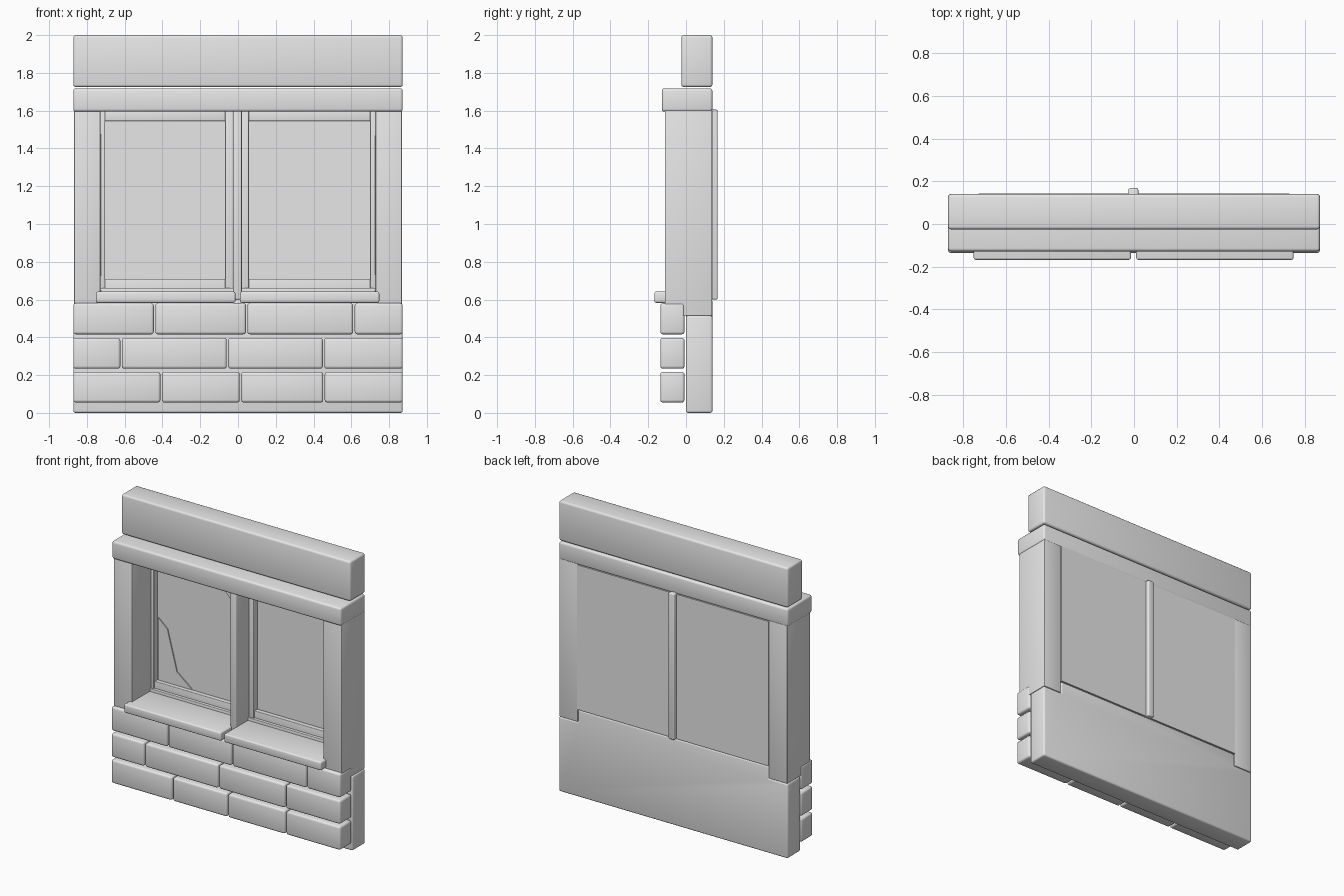
import bpy
import bmesh

cube = bpy.data.objects.get("Cube")
if cube:
    bpy.data.objects.remove(cube, do_unlink=True)

grey = bpy.data.materials.new("plain grey")
grey.use_nodes = True
grey.diffuse_color = (0.8, 0.8, 0.8, 1)
grey.node_tree.nodes["Principled BSDF"].inputs["Base Color"].default_value = (0.8, 0.8, 0.8, 1)


def plate(name, outline, y, bevel=0.0):
    """Extrude an x-z outline (anticlockwise from the front) from y[0] to y[1]."""
    bm = bmesh.new()
    face = bm.faces.new([bm.verts.new((x, y[0], z)) for x, z in outline])
    ext = bmesh.ops.extrude_face_region(bm, geom=[face], use_keep_orig=True)
    for v in ext["geom"]:
        if isinstance(v, bmesh.types.BMVert):
            v.co.y = y[1]
    bmesh.ops.recalc_face_normals(bm, faces=bm.faces[:])
    if bevel:
        bmesh.ops.bevel(bm, geom=bm.edges[:], offset=bevel, segments=3,
                        profile=0.5, affect='EDGES')
    mesh = bpy.data.meshes.new(name)
    bm.to_mesh(mesh)
    bm.free()
    mesh.materials.append(grey)
    obj = bpy.data.objects.new(name, mesh)
    bpy.context.collection.objects.link(obj)
    bpy.ops.object.select_all(action='DESELECT')
    obj.select_set(True)
    bpy.context.view_layer.objects.active = obj
    bpy.ops.object.shade_smooth_by_angle()
    return obj


def box(name, x, y, z, bevel=0.0):
    outline = [(x[0], z[0]), (x[1], z[0]), (x[1], z[1]), (x[0], z[1])]
    return plate(name, outline, y, bevel)


W = 0.872    # half width of the wall
OPEN = 0.728  # half width of the window opening
BACK = 0.14

# Beams above the window
box("top_beam", (-W, W), (-0.025, BACK), (1.725, 2.0), 0.014)
box("lintel", (-W, W), (-0.128, BACK), (1.595, 1.718), 0.014)

# Lower wall, raised between the posts
plate("lower_wall", [(-W, 0), (W, 0), (W, 0.515), (OPEN, 0.515), (OPEN, 0.6),
                     (-OPEN, 0.6), (-OPEN, 0.515), (-W, 0.515)], (0, BACK), 0.012)

# Side posts
for side, s in (("left", 1), ("right", -1)):
    box(side + "_post", sorted((s * OPEN, s * 0.868)), (-0.112, BACK - 0.002),
        (0.515, 1.61), 0.004)

# Staggered brick courses
courses = [(0.055, 0.217, (-0.407, 0.013, 0.455)),
           (0.234, 0.397, (-0.619, -0.056, 0.453)),
           (0.416, 0.581, (-0.442, 0.046, 0.614))]
for row, (z0, z1, joints) in enumerate(courses):
    ends = [-W - 0.004, *joints, W + 0.004]
    for i in range(len(ends) - 1):
        box(f"brick_{row + 1}_{i + 1}", (ends[i] + 0.004, ends[i + 1] - 0.004),
            (-0.136, -0.008), (z0, z1), 0.014)

# Window sills
box("right_sill", (-0.752, -0.014), (-0.168, 0.11), (0.583, 0.642), 0.01)
box("left_sill", (0.01, 0.748), (-0.168, 0.11), (0.583, 0.642), 0.01)

# Centre mullion
box("mullion", (-0.026, 0.02), (-0.05, 0.168), (0.6, 1.605), 0.008)

# Panes and their frames
for side, x0, x1, inner, outer in (("right", -OPEN, -0.003, (-0.068, -0.026), (-OPEN, -0.704)),
                                   ("left", -0.003, OPEN, (0.02, 0.057), (0.7, OPEN))):
    box(side + "_pane", (x0, x1), (0.132, 0.143), (0.602, 1.597))
    box(side + "_inner_stile", inner, (0.09, 0.133), (0.6, 1.6), 0.004)
    box(side + "_outer_stile", outer, (0.09, 0.133), (0.6, 1.6), 0.004)
    box(side + "_top_rail", (x0, x1), (0.1, 0.133), (1.545, 1.6), 0.004)
    box(side + "_bottom_rail", (x0, x1), (0.1, 0.133), (0.6, 0.71), 0.004)
    box(side + "_bottom_bead", (x0, x1), (0.08, 0.11), (0.6, 0.662), 0.004)

# Broken glass shards left in the pane corners
plate("lower_shard", [(-0.694, 0.712), (-0.436, 0.712), (-0.553, 0.805),
                      (-0.626, 1.08), (-0.694, 1.14)], (0.125, 0.133))
plate("upper_shard", [(-0.255, 1.538), (-0.155, 1.425), (-0.07, 1.355),
                      (-0.07, 1.538)], (0.125, 0.133))
